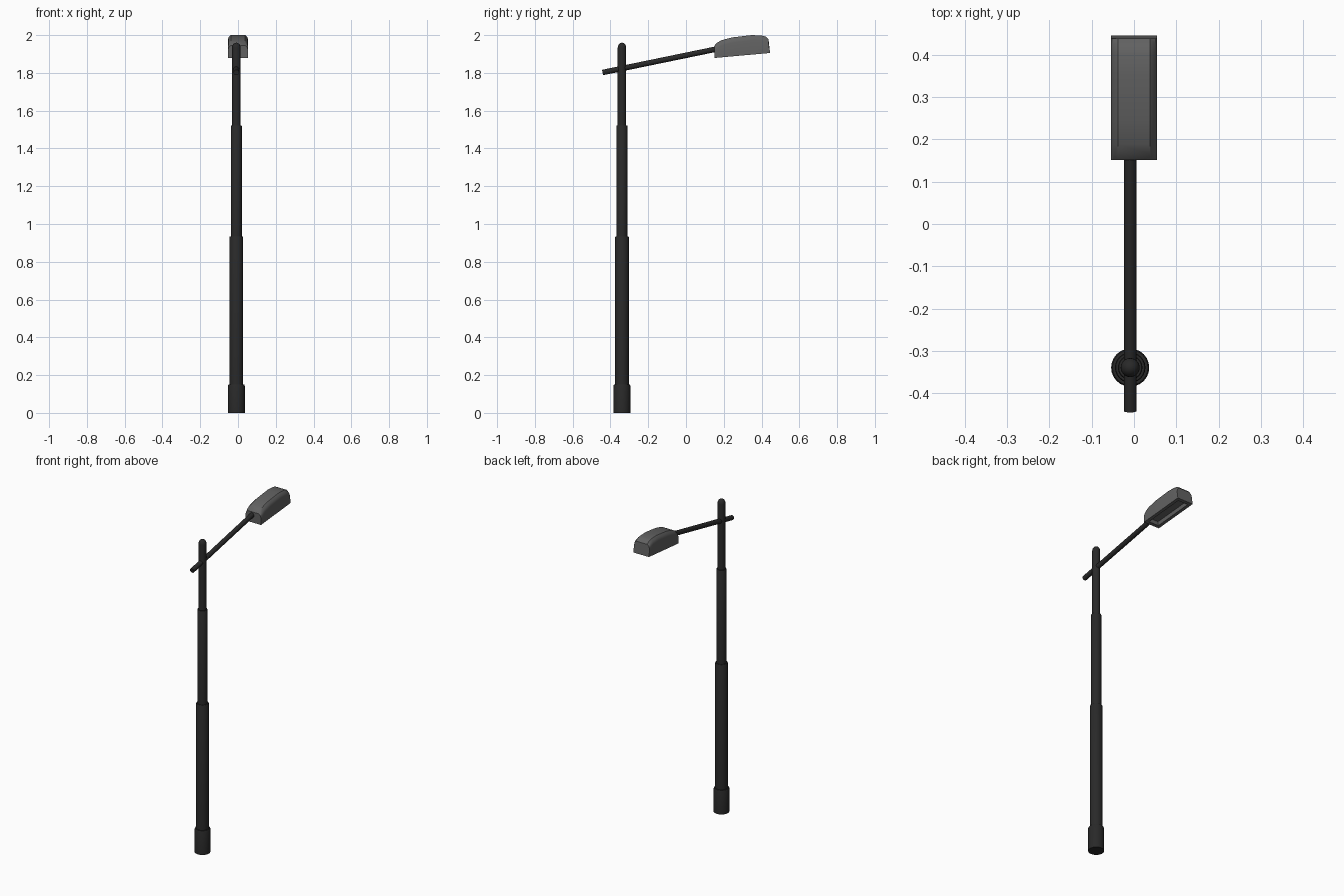
import bpy, bmesh, math
from mathutils import Matrix, Vector

if "Cube" in bpy.data.objects:
    bpy.data.objects.remove(bpy.data.objects["Cube"])

POLE_X, POLE_Y, SIDES = -0.009, -0.339, 24


def material(name, v):
    m = bpy.data.materials.new(name)
    m.diffuse_color = (v, v, v, 1)
    m.use_nodes = True
    m.node_tree.nodes["Principled BSDF"].inputs["Base Color"].default_value = m.diffuse_color
    return m


dark = material("dark_metal", 0.022)
grey = material("grey_housing", 0.12)


def finish(name, bm, mat, angle=35):
    bmesh.ops.remove_doubles(bm, verts=bm.verts, dist=1e-5)
    bmesh.ops.recalc_face_normals(bm, faces=bm.faces)
    me = bpy.data.meshes.new(name)
    bm.to_mesh(me)
    bm.free()
    me.materials.append(mat)
    ob = bpy.data.objects.new(name, me)
    bpy.context.collection.objects.link(ob)
    bpy.ops.object.select_all(action='DESELECT')
    ob.select_set(True)
    bpy.context.view_layer.objects.active = ob
    bpy.ops.object.shade_smooth_by_angle(angle=math.radians(angle))
    return ob


def lathe(name, profile):
    bm = bmesh.new()
    vs = [bm.verts.new((r, 0, z)) for r, z in profile]
    es = [bm.edges.new(p) for p in zip(vs, vs[1:])]
    bmesh.ops.spin(bm, geom=vs + es, cent=(0, 0, 0), axis=(0, 0, 1),
                   angle=math.tau, steps=SIDES)
    ob = finish(name, bm, dark)
    ob.location = (POLE_X, POLE_Y, 0)
    return ob


# stepped pole: each section ends in a ledge meeting the next one
lathe("pole_base", [(0, 0), (0.045, 0), (0.045, 0.143), (0.042, 0.15), (0.036, 0.15)])
lathe("pole_lower", [(0.036, 0.15), (0.036, 0.93), (0.034, 0.934), (0.029, 0.934)])
lathe("pole_middle", [(0.029, 0.934), (0.029, 1.519), (0.027, 1.522), (0.0225, 1.522)])
R, TOP = 0.0225, 1.96
dome = [(R * math.cos(a), TOP - 0.026 + 0.026 * math.sin(a))
        for a in (i * math.pi / 10 for i in range(6))]
dome[-1] = (0, TOP)
lathe("pole_top", [(R, 1.522)] + dome)

# sloping arm through the pole into the lamp head
a, b = Vector((POLE_X, -0.442, 1.802)), Vector((POLE_X, 0.17, 1.928))
d = b - a
bm = bmesh.new()
bmesh.ops.create_cone(bm, cap_ends=True, segments=SIDES, radius1=0.0145,
                      radius2=0.0145, depth=d.length,
                      matrix=Matrix.Translation((a + b) / 2) @
                      d.to_track_quat('Z', 'Y').to_matrix().to_4x4())
finish("arm", bm, dark)

# lamp head: rounded-top cross-section lofted along the length
W = 0.054
stations = [(0.151, 1.945), (0.165, 1.96), (0.188, 1.973), (0.246, 1.988),
            (0.347, 2.0), (0.40, 1.998), (0.425, 1.991), (0.438, 1.978)]
half = [(W, -0.028), (W - 0.004, -0.012), (W - 0.016, 0)]
section = half + [(-x, z) for x, z in reversed(half)]
bm = bmesh.new()
rows = []
for i, (y, z) in enumerate(stations):
    yb = 0.445 if i == len(stations) - 1 else y
    zb = 1.879 + (yb - 0.151) * 0.09
    pts = [(W, yb, zb)] + [(x, y, z + dz) for x, dz in section] + [(-W, yb, zb)]
    rows.append([bm.verts.new(p) for p in pts])
for r0, r1 in zip(rows, rows[1:]):
    for j in range(len(r0) - 1):
        bm.faces.new((r0[j], r0[j + 1], r1[j + 1], r1[j]))
bm.faces.new(rows[0])
bm.faces.new(rows[-1])

# recessed light opening underneath
bottom = bm.faces.new([r[0] for r in rows] + [r[-1] for r in reversed(rows)])
bmesh.ops.recalc_face_normals(bm, faces=bm.faces)
bmesh.ops.inset_region(bm, faces=[bottom], thickness=0.02, use_even_offset=True)
bmesh.ops.inset_region(bm, faces=[bottom], thickness=0.004, depth=-0.022,
                       use_even_offset=True)
finish("lamp_head", bm, grey)
